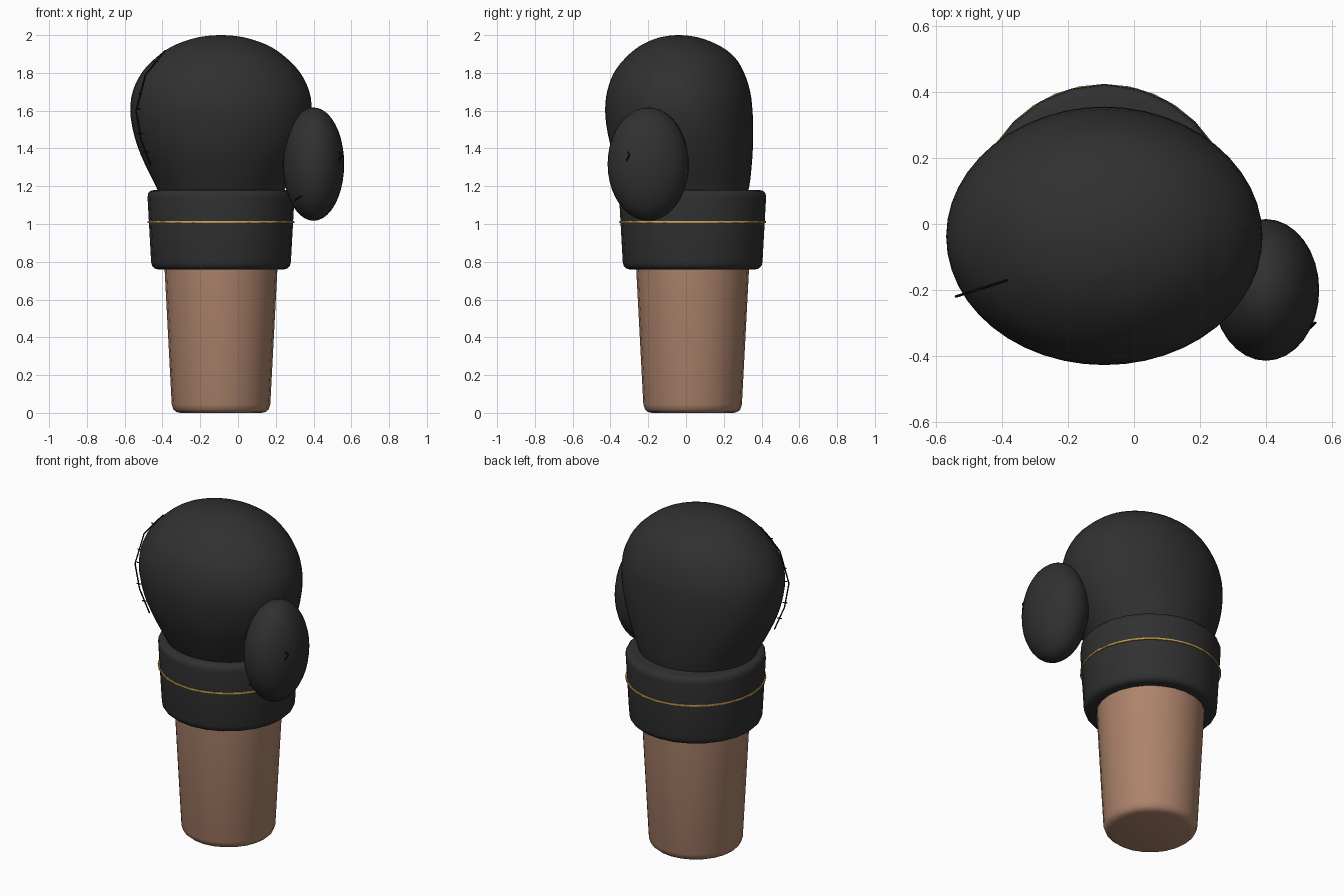
import bpy, bmesh, math
from mathutils import Vector

if "Cube" in bpy.data.objects:
    bpy.data.objects.remove(bpy.data.objects["Cube"])

def material(name, rgb):
    m = bpy.data.materials.new(name)
    m.diffuse_color = (*rgb, 1)
    m.use_nodes = True
    m.node_tree.nodes["Principled BSDF"].inputs["Base Color"].default_value = m.diffuse_color
    return m

BLACK = material("black leather", (0.03, 0.03, 0.03))
SKIN = material("brown skin", (0.42, 0.23, 0.15))
GOLD = material("gold trim", (0.55, 0.33, 0.08))
THREAD = material("dark thread", (0.006, 0.006, 0.006))

AX, AY = -0.09, 0.035  # axis of the arm and cuff

def loft(name, rows, mat, segs, angle=40):
    """Capped stack of elliptical rings; row = (z, half x, y min, y max)."""
    bm = bmesh.new()
    rings = []
    for z, rx, y0, y1 in rows:
        cy, ry = (y0 + y1) / 2, (y1 - y0) / 2
        rings.append([bm.verts.new((AX + rx * math.cos(t), cy + ry * math.sin(t), z))
                      for t in (2 * math.pi * i / segs for i in range(segs))])
    for a, b in zip(rings, rings[1:]):
        for i in range(segs):
            j = (i + 1) % segs
            bm.faces.new((a[i], a[j], b[j], b[i]))
    bm.faces.new(rings[0][::-1])
    bm.faces.new(rings[-1])
    me = bpy.data.meshes.new(name)
    bm.to_mesh(me)
    bm.free()
    ob = bpy.data.objects.new(name, me)
    bpy.context.collection.objects.link(ob)
    me.materials.append(mat)
    smooth(ob, angle)
    return ob

def smooth(ob, angle):
    bpy.ops.object.select_all(action='DESELECT')
    ob.select_set(True)
    bpy.context.view_layer.objects.active = ob
    bpy.ops.object.shade_smooth_by_angle(angle=math.radians(angle))

def round_row(z, r):
    return (z, r, AY - r, AY + r)

def thread(name, paths, radius, mat):
    """Thin tubes along straight-segment paths."""
    cu = bpy.data.curves.new(name, 'CURVE')
    cu.dimensions = '3D'
    cu.bevel_depth = radius
    cu.bevel_resolution = 1
    cu.use_fill_caps = True
    for pts in paths:
        sp = cu.splines.new('POLY')
        sp.points.add(len(pts) - 1)
        for p, co in zip(sp.points, pts):
            p.co = (*co, 1)
    cu.materials.append(mat)
    ob = bpy.data.objects.new(name, cu)
    bpy.context.collection.objects.link(ob)

# Forearm with a rounded lower edge
loft("forearm", [round_row(z, r) for z, r in
     ((0, .215), (.005, .237), (.018, .252), (.045, .261), (.90, .306))], SKIN, 24)

# Cuff with rounded rims
loft("cuff", [round_row(z, r) for z, r in
     ((.76, .335), (.765, .352), (.778, .365), (.80, .370),
      (1.14, .389), (1.162, .386), (1.175, .375), (1.18, .355))], BLACK, 24)

# Gold ring around the cuff
bpy.ops.mesh.primitive_torus_add(location=(AX, AY, 1.01), major_radius=0.384,
                                 minor_radius=0.006, major_segments=32, minor_segments=6)
ring = bpy.context.object
ring.name = "cuff_ring"
ring.data.materials.append(GOLD)
smooth(ring, 60)

# Padded fist: spline-smoothed stack of ellipses
KEYS = [(1.0, .28, -.21, .28), (1.1, .305, -.26, .31), (1.2, .345, -.312, .335),
        (1.3, .395, -.357, .347), (1.4, .438, -.395, .354), (1.5, .467, -.418, .356),
        (1.6, .48, -.428, .352), (1.7, .468, -.418, .34), (1.8, .42, -.382, .308),
        (1.88, .345, -.32, .26), (1.94, .26, -.248, .185), (1.98, .155, -.165, .092),
        (1.996, .07, -.095, .02), (2.0, .008, -.046, -.034)]
rows = []
for i in range(len(KEYS) - 1):
    p0, p1, p2, p3 = (Vector(KEYS[min(max(i + k, 0), len(KEYS) - 1)]) for k in (-1, 0, 1, 2))
    for t in (0, 1 / 3, 2 / 3):
        rows.append(tuple(p1 + 0.5 * t * (p2 - p0 + t * (2 * p0 - 5 * p1 + 4 * p2 - p3
                          + t * (3 * p1 - 3 * p2 + p3 - p0)))))
rows.append(KEYS[-1])
loft("fist", rows, BLACK, 48, 60)

# Thumb pad
bpy.ops.mesh.primitive_uv_sphere_add(segments=32, ring_count=20, location=(0.4, -0.2, 1.317))
thumb = bpy.context.object
thumb.name = "thumb"
thumb.scale = (0.162, 0.215, 0.30)
thumb.data.materials.append(BLACK)
smooth(thumb, 60)

# Side seam with short cross stitches
def on_seam(x, z):
    return (x, -0.22 + 0.32 * (x + 0.54), z)
seam = [on_seam(x, z) for x, z in
        ((-.385, 1.92), (-.49, 1.79), (-.54, 1.60), (-.515, 1.45), (-.46, 1.31))]
thread("side_seam", [seam], 0.004, THREAD)
thread("side_stitches", [[on_seam(x - .012, z), on_seam(x + .015, z)] for x, z in
       ((-.44, 1.86), (-.515, 1.69), (-.52, 1.61), (-.52, 1.48), (-.49, 1.38))],
       0.003, THREAD)

# Thumb seam ends showing through the pad
thread("thumb_seam", [[(.30, -.32, 1.125), (.345, -.36, 1.155)],
                      [(.525, -.31, 1.39), (.55, -.30, 1.365), (.535, -.315, 1.335)]],
       0.004, THREAD)
